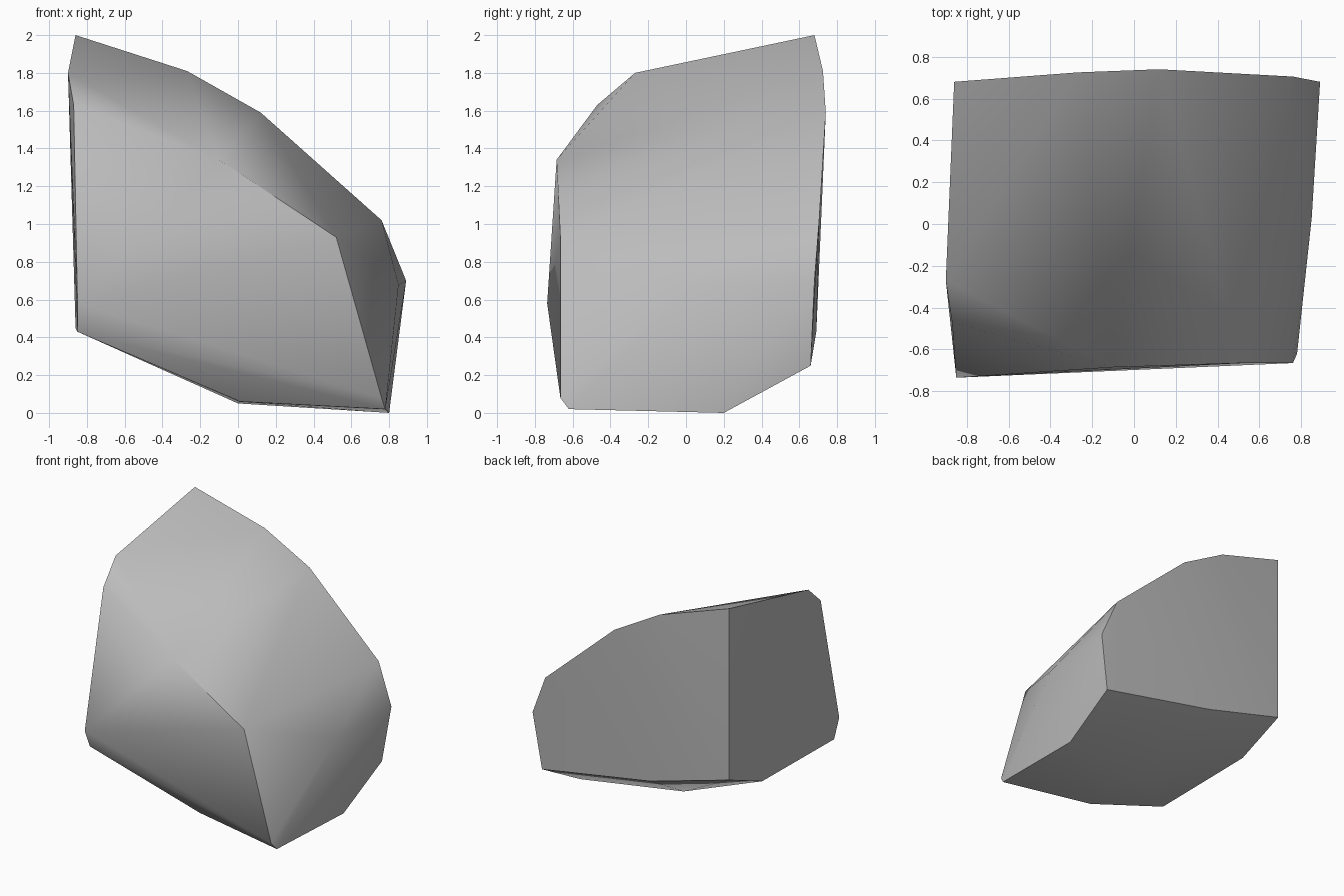
import bpy, bmesh, math

cube = bpy.data.objects.get("Cube")
if cube:
    bpy.data.objects.remove(cube, do_unlink=True)

# Corner points of the faceted stone, grouped by side
back_rim = [(-.86, .68, 2), (-.27, .725, 1.81), (.12, .74, 1.59), (.76, .705, 1.02),
            (.89, .68, .7), (.82, .66, .25), (-.17, .69, .43), (-.86, .68, .62)]
front_rim = [(-.87, -.47, 1.63), (-.1, -.685, 1.34), (.52, -.665, .93),
             (.76, -.665, .08), (-.85, -.735, .58), (-.85, -.67, .43)]
side_corners = [(-.9, -.27, 1.8), (.85, .03, .68), (-.86, .26, .45)]
underside = [(.78, -.62, .02), (.8, .2, 0), (.01, -.5, .06), (0, .03, .05)]

# Wrap the corners in a convex hull
bm = bmesh.new()
for co in back_rim + front_rim + side_corners + underside:
    bm.verts.new(co)
bmesh.ops.convex_hull(bm, input=bm.verts[:])
loose = [v for v in bm.verts if not v.link_faces]
bmesh.ops.delete(bm, geom=loose, context='VERTS')
bmesh.ops.dissolve_limit(bm, angle_limit=math.radians(1.5), verts=bm.verts[:], edges=bm.edges[:])
bmesh.ops.recalc_face_normals(bm, faces=bm.faces[:])
mesh = bpy.data.meshes.new("rock")
bm.to_mesh(mesh)
bm.free()

# Plain grey stone
grey = (.5, .5, .5, 1)
mat = bpy.data.materials.new("stone_grey")
mat.use_nodes = True
mat.diffuse_color = grey
mat.node_tree.nodes["Principled BSDF"].inputs["Base Color"].default_value = grey
mesh.materials.append(mat)

rock = bpy.data.objects.new("rock", mesh)
bpy.context.collection.objects.link(rock)
bpy.ops.object.select_all(action='DESELECT')
rock.select_set(True)
bpy.context.view_layer.objects.active = rock
bpy.ops.object.shade_smooth_by_angle(angle=math.radians(40))
